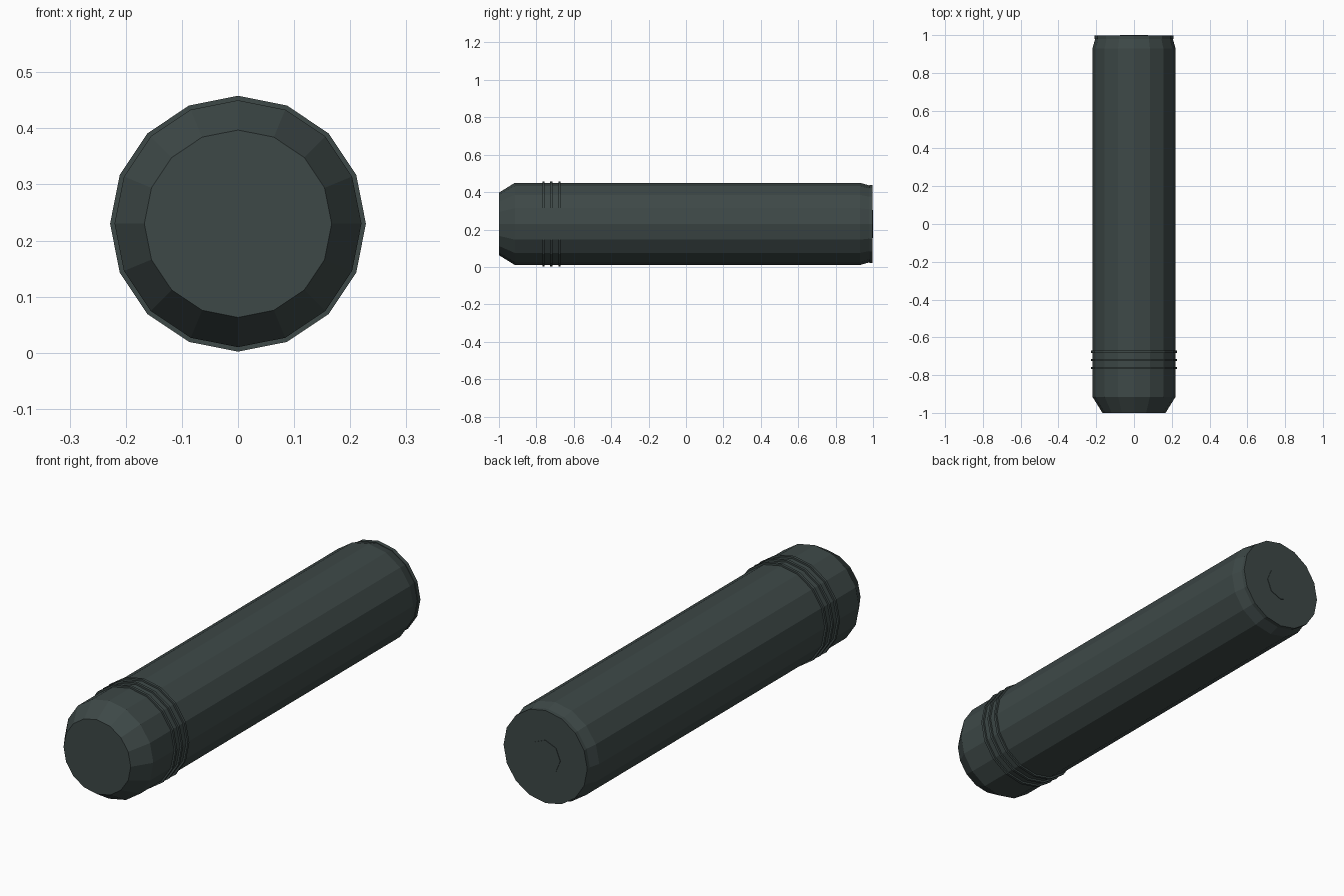
import bpy, math

if "Cube" in bpy.data.objects:
    bpy.data.objects.remove(bpy.data.objects["Cube"])

CZ = 0.23  # height of the long axis

mat = bpy.data.materials.new("dark slate green")
mat.diffuse_color = (0.047, 0.065, 0.063, 1)
mat.use_nodes = True
mat.node_tree.nodes["Principled BSDF"].inputs["Base Color"].default_value = mat.diffuse_color


def lathe(name, profile, sides):
    """Flat-shaded solid turned around the y axis from (y, radius) points."""
    verts = [(r * math.sin(2 * math.pi * i / sides), y, CZ + r * math.cos(2 * math.pi * i / sides))
             for y, r in profile for i in range(sides)]
    faces = []
    for k in range(len(profile) - 1):
        for i in range(sides):
            j = (i + 1) % sides
            a, b = k * sides, (k + 1) * sides
            faces.append((a + i, a + j, b + j, b + i))
    last = (len(profile) - 1) * sides
    faces.append(tuple(reversed(range(sides))))
    faces.append(tuple(range(last, last + sides)))
    me = bpy.data.meshes.new(name)
    me.from_pydata(verts, [], faces)
    me.materials.append(mat)
    ob = bpy.data.objects.new(name, me)
    bpy.context.collection.objects.link(ob)
    # point all faces outwards
    import bmesh
    bm = bmesh.new()
    bm.from_mesh(me)
    bmesh.ops.recalc_face_normals(bm, faces=bm.faces)
    bm.to_mesh(me)
    bm.free()
    return ob


# main tube with a wide front chamfer and a slight rear taper
lathe("body", [(-1, 0.167), (-0.915, 0.22), (0.93, 0.22), (0.985, 0.204)], 16)

# rear end plate and its small central button
lathe("end_plate", [(0.98, 0.208), (0.998, 0.208)], 16)
lathe("end_button", [(0.98, 0.075), (1.0, 0.075)], 8)

# three thin bands near the front
for i, y in enumerate((-0.762, -0.72, -0.677)):
    lathe(f"band_{i + 1}", [(y - 0.006, 0.228), (y + 0.006, 0.228)], 16)
